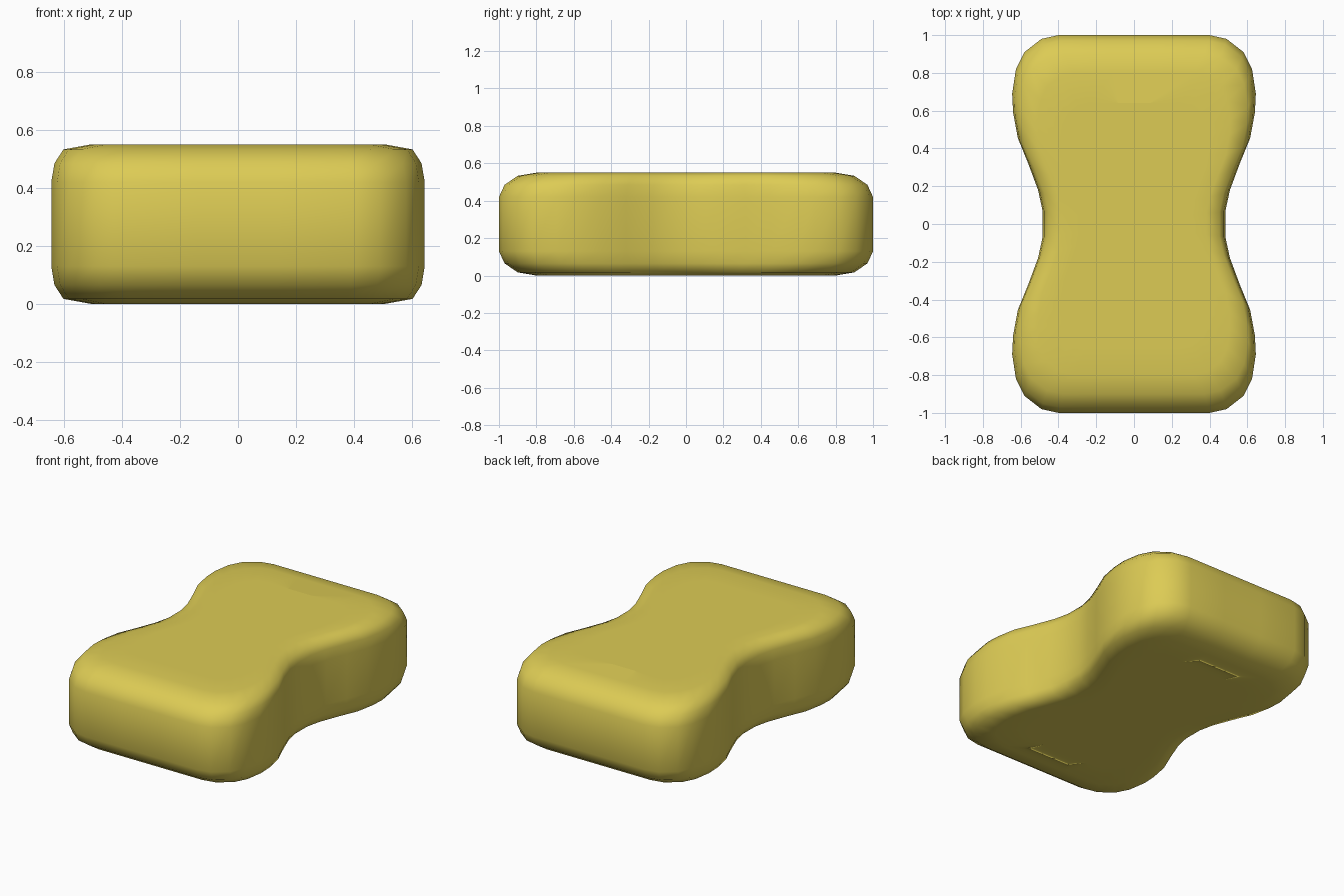
import bpy, bmesh

if "Cube" in bpy.data.objects:
    bpy.data.objects.remove(bpy.data.objects["Cube"])

# Quarter outline of the waisted sponge, from the waist to the end
quarter = [(0.484, 0.07), (0.508, 0.18), (0.56, 0.32), (0.615, 0.455), (0.64, 0.59), (0.645, 0.69),
           (0.625, 0.82), (0.58, 0.91), (0.49, 0.98), (0.40, 1.0), (0.14, 1.0)]
right = [(x, -y) for x, y in reversed(quarter)] + quarter
outline = right + [(-x, -y) for x, y in right]

# Rounded edge: x scale, y scale, height above the middle
H = 0.55
edge = [(1.0, 1.0, 0.145), (0.983, 0.97, 0.21), (0.935, 0.90, 0.258),
        (0.79, 0.80, 0.275), (0.60, 0.64, 0.275)]
rings = [(sx, sy, H / 2 - z) for sx, sy, z in reversed(edge)]
rings += [(sx, sy, H / 2 + z) for sx, sy, z in edge]

bm = bmesh.new()
loops = [[bm.verts.new((x * sx, y * sy, z)) for x, y in outline] for sx, sy, z in rings]
n = len(outline)
for a, b in zip(loops, loops[1:]):
    for i in range(n):
        j = (i + 1) % n
        bm.faces.new((a[i], a[j], b[j], b[i]))

# Flat top and bottom, filled with strips across the width
m = len(right)
for ring in (loops[0], loops[-1]):
    left = ring[m:][::-1]
    for i in range(m - 1):
        bm.faces.new((ring[i], ring[i + 1], left[i + 1], left[i]))
bmesh.ops.recalc_face_normals(bm, faces=bm.faces)

mesh = bpy.data.meshes.new("sponge")
bm.to_mesh(mesh)
bm.free()
mesh.shade_smooth()
sponge = bpy.data.objects.new("sponge", mesh)
bpy.context.collection.objects.link(sponge)

# Yellow foam
mat = bpy.data.materials.new("yellow_foam")
mat.diffuse_color = (0.72, 0.60, 0.09, 1)
mat.use_nodes = True
mat.node_tree.nodes["Principled BSDF"].inputs["Base Color"].default_value = mat.diffuse_color
mesh.materials.append(mat)
